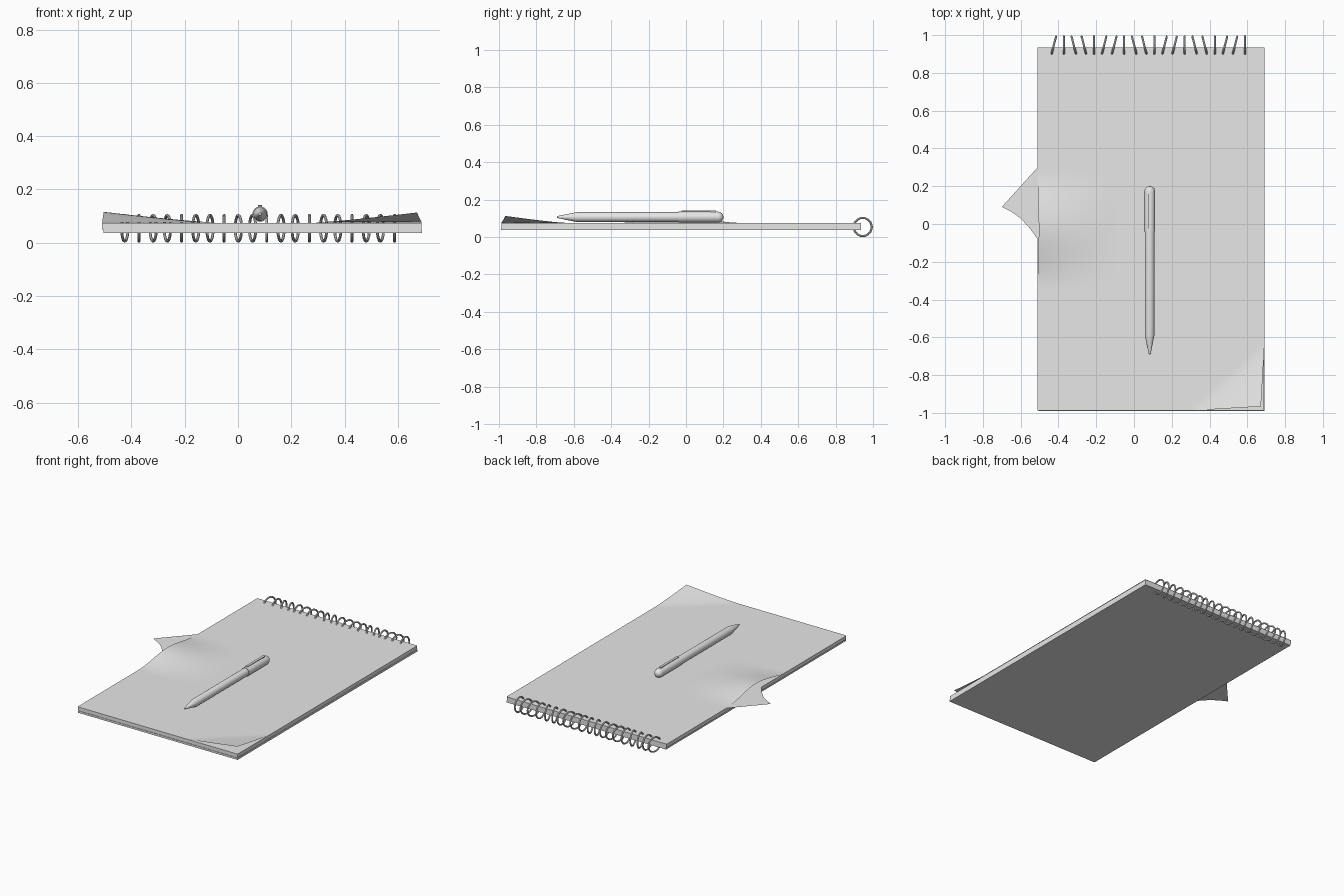
import bpy, bmesh, math
from mathutils import Matrix

old = bpy.data.objects.get("Cube")
if old:
    bpy.data.objects.remove(old, do_unlink=True)

mat = bpy.data.materials.new("light_grey")
mat.use_nodes = True
GREY = (0.8, 0.8, 0.8, 1)
mat.diffuse_color = GREY
mat.node_tree.nodes["Principled BSDF"].inputs["Base Color"].default_value = GREY


def make(name, bm, smooth=False):
    mesh = bpy.data.meshes.new(name)
    bm.to_mesh(mesh)
    bm.free()
    mesh.materials.append(mat)
    ob = bpy.data.objects.new(name, mesh)
    bpy.context.collection.objects.link(ob)
    if smooth:
        bpy.ops.object.select_all(action="DESELECT")
        ob.select_set(True)
        bpy.context.view_layer.objects.active = ob
        bpy.ops.object.shade_smooth_by_angle(angle=math.radians(40))
    return ob


def box(name, x0, x1, y0, y1, z0, z1):
    bm = bmesh.new()
    bmesh.ops.create_cube(bm, size=1)
    for v in bm.verts:
        v.co.x = x0 if v.co.x < 0 else x1
        v.co.y = y0 if v.co.y < 0 else y1
        v.co.z = z0 if v.co.z < 0 else z1
    return make(name, bm)


def lathe(name, profile, x, z, steps=24):
    # profile of (radius, y), turned around the y axis
    bm = bmesh.new()
    vs = [bm.verts.new((r, y, 0)) for r, y in profile]
    edges = [bm.edges.new(p) for p in zip(vs, vs[1:])]
    bmesh.ops.spin(bm, geom=vs + edges, cent=(0, 0, 0), axis=(0, 1, 0),
                   angle=2 * math.pi, steps=steps)
    bmesh.ops.remove_doubles(bm, verts=bm.verts, dist=0.0003)
    bmesh.ops.recalc_face_normals(bm, faces=bm.faces)
    bmesh.ops.translate(bm, verts=bm.verts, vec=(x, 0, z))
    return make(name, bm, True)


# Pad: backing board and block of pages
box("backing_board", -0.505, 0.69, -0.99, 0.935, 0.037, 0.05)
box("page_block", -0.51, 0.688, -0.987, 0.935, 0.05, 0.0745)

# Top page with a raised left edge and a curled front corner
bm = bmesh.new()
bmesh.ops.create_grid(bm, x_segments=60, y_segments=96, size=1)
for v in bm.verts:
    x = 0.09 + 0.6 * v.co.x
    y = -0.0265 + 0.9615 * v.co.y
    z = 0.0765
    along = max(0, 1 - abs(y + 0.03) / 0.31)
    inward = max(0, 1 - (x + 0.51) / 0.41)
    bump = along * along * (3 - 2 * along) * inward ** 1.2
    curl = max(0, (x - 0.3) / 0.39 + (-0.65 - y) / 0.34 - 1)
    z += 0.039 * bump + 0.037 * curl ** 1.2
    v.co = (x + 0.006 * bump - 0.018 * curl, y + 0.022 * curl, z)
make("top_page", bm, True)

# Torn scrap of paper sticking out on the right
bm = bmesh.new()
scrap = [(-0.44, -0.08), (-0.44, 0.3), (-0.51, 0.3), (-0.7, 0.09), (-0.65, 0.065),
         (-0.6, 0.03), (-0.55, -0.025), (-0.51, -0.08)]
bm.faces.new([bm.verts.new((x, y, 0.0752)) for x, y in reversed(scrap)])
make("torn_scrap", bm)

# Wire binding rings, leaning in a repeating pattern
LEANS = (1, 0, -1, -1, 0, 1)
for i in range(20):
    x = -0.425 + 0.0533 * i
    bm = bmesh.new()
    sides, around = 8, 28
    rows = []
    for a in range(around):
        t = 2 * math.pi * a / around
        row = []
        for b in range(sides):
            p = 2 * math.pi * b / sides
            r = 0.0485 + 0.0055 * math.cos(p)
            row.append(bm.verts.new((0.0055 * math.sin(p), r * math.cos(t), r * math.sin(t))))
        rows.append(row)
    for a in range(around):
        n = rows[(a + 1) % around]
        for b in range(sides):
            c = (b + 1) % sides
            bm.faces.new((rows[a][b], n[b], n[c], rows[a][c]))
    bmesh.ops.recalc_face_normals(bm, faces=bm.faces)
    turn = Matrix.Rotation(-0.25 * LEANS[i % 6], 4, "Z")
    bm.transform(Matrix.Translation((x, 0.945, 0.054)) @ turn)
    make(f"binding_ring_{i + 1}", bm, True)

# Pen: barrel with pointed tip, rounded cap and clip
PX, PZ = 0.083, 0.107
lathe("pen_barrel", [(0, -0.69), (0.005, -0.688), (0.018, -0.625), (0.026, -0.585),
                     (0.026, -0.03)], PX, PZ)
dome = [(0.029 * math.cos(a * math.pi / 12), 0.171 + 0.029 * math.sin(a * math.pi / 12))
        for a in range(7)]
lathe("pen_cap", [(0.025, -0.04), (0.029, -0.04)] + dome, PX, PZ)
box("pen_clip", PX - 0.008, PX + 0.008, -0.025, 0.16, 0.137, 0.142)
box("pen_clip_mount", PX - 0.008, PX + 0.008, 0.13, 0.16, 0.125, 0.138)
